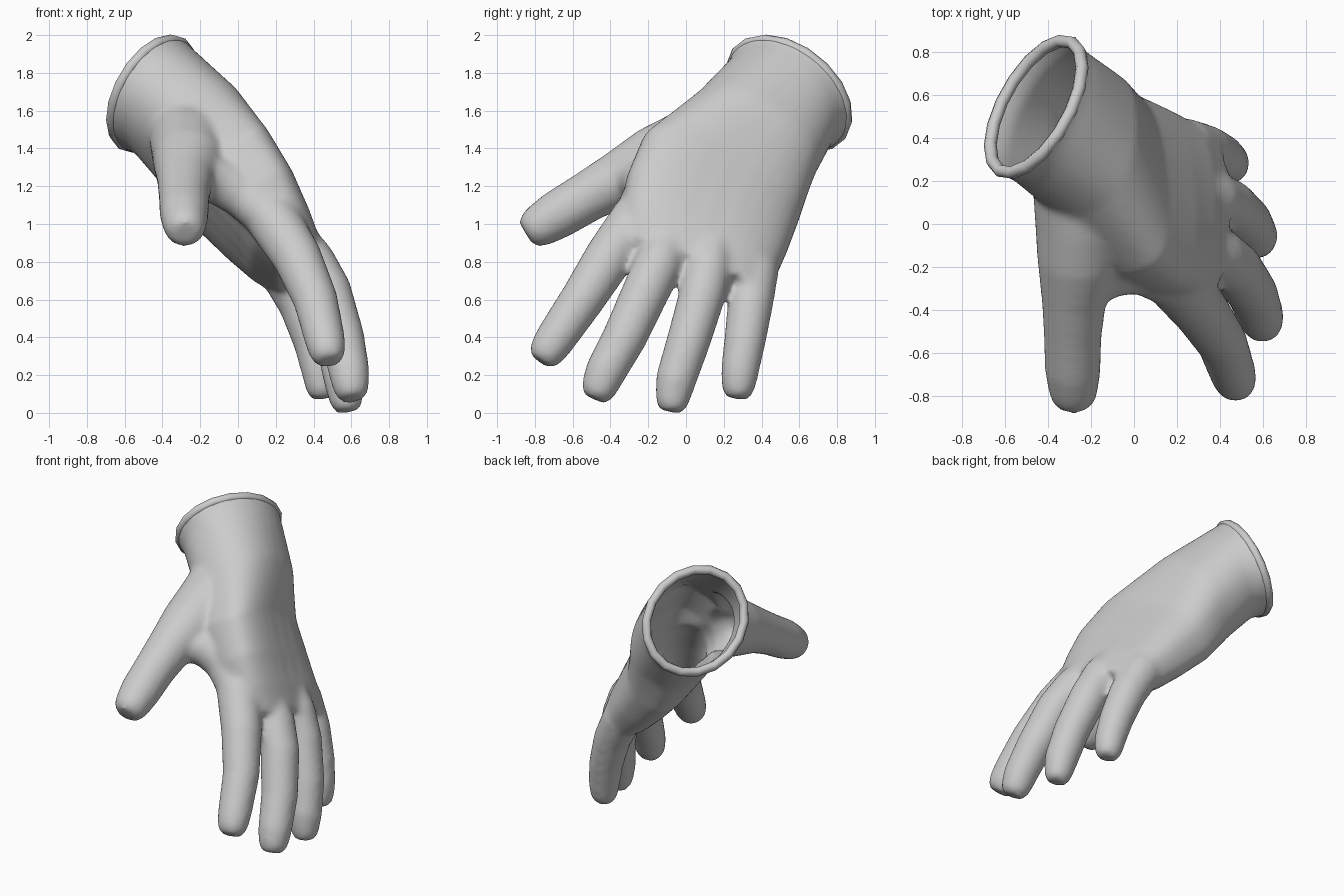
import bpy, bmesh, math
from mathutils import Vector as V

if "Cube" in bpy.data.objects:
    bpy.data.objects.remove(bpy.data.objects["Cube"])

SEG = 32
bm = bmesh.new()


def soft(x, p):
    return math.copysign(abs(x) ** p, x)


def loft(sections):
    """Closed skin through rounded sections (centre, half axis, half axis, roundness)."""
    rings = []
    for c, a, b, p in sections:
        rings.append([bm.verts.new(c + a * soft(math.cos(t), p) + b * soft(math.sin(t), p))
                      for t in (2 * math.pi * i / SEG for i in range(SEG))])
    for r, s in zip(rings, rings[1:]):
        for i in range(SEG):
            j = (i + 1) % SEG
            bm.faces.new((r[i], r[j], s[j], s[i]))
    bm.faces.new(rings[0][::-1])
    bm.faces.new(rings[-1])


def tube(points):
    """Round tube through (x, y, z, radius) points."""
    p = [V(q[:3]) for q in points]
    out = []
    for i, q in enumerate(points):
        d = (p[min(i + 1, len(p) - 1)] - p[max(i - 1, 0)]).normalized()
        a = d.cross(V((0.3, 1, 0.2))).normalized()
        if abs(d.y) > 0.75:
            a = d.cross(V((1, 0, 0))).normalized()
        out.append((p[i], a * q[3], d.cross(a) * q[3], 1))
    loft(out)


def finger(points, tip):
    """Finger: tube with a blunt, tapered end just past the last point."""
    end, prev = V(points[-1][:3]), V(points[-2][:3])
    d = (end - prev).normalized()
    r = points[-1][3]
    tube(points + [(*(end + d * tip * 0.6), r * 0.88), (*(end + d * tip), r * 0.62)])


# palm and wrist: sections from cuff to knuckles
rim_c, rim_a, rim_b = V((-.455, .545, 1.69)), V((.113, -.135, .31)), V((.205, .305, 0))
k = 1 / math.sqrt(2)
w0, n0 = (rim_b - rim_a) * k, (rim_a + rim_b) * k
axis = rim_b.cross(rim_a).normalized()
loft([
    (rim_c - axis * .06, w0, n0, 1),
    (rim_c, w0 * .97, n0 * .97, 1),
    (rim_c + axis * .04, w0 * .94, n0 * .94, 1),
    (rim_c + axis * .1, w0 * .91, n0 * .91, .95),
    (V((-.205, .36, 1.46)), V((.0, .31, -.22)), V((.22, .11, .155)), .85),
    (V((-.035, .185, 1.24)), V((-.05, .415, -.215)), V((.185, .055, .13)), .72),
    (V((.115, .11, 1.05)), V((-.04, .425, -.2)), V((.17, .045, .11)), .72),
    (V((.225, .07, .895)), V((-.02, .41, -.17)), V((.155, .035, .095)), .75),
    (V((.335, .045, .765)), V((.0, .365, -.14)), V((.12, .01, .06)), .85),
])

# thumb with its fleshy base
finger([(-.27, .28, 1.5, .19), (-.265, .15, 1.46, .205), (-.25, .0, 1.39, .21),
        (-.26, -.18, 1.32, .19), (-.28, -.36, 1.235, .15), (-.285, -.52, 1.145, .135),
        (-.285, -.68, 1.05, .13), (-.282, -.77, .995, .116)], .09)
# web between thumb and index finger
tube([(-.24, -.3, 1.26, .1), (-.1, -.21, 1.23, .13), (.04, -.2, 1.15, .13), (.2, -.28, 1.01, .12)])
# soft fill between thumb base and back of the hand
tube([(-.24, .16, 1.5, .18), (-.1, -.05, 1.34, .18), (.04, -.1, 1.19, .15), (.2, -.2, 1.0, .13)])
# index, middle, ring and little fingers
finger([(.06, -.1, 1.18, .12), (.19, -.26, 1.02, .143), (.315, -.41, .82, .13),
        (.41, -.55, .6, .118), (.455, -.68, .41, .109), (.468, -.72, .35, .103)], .095)
finger([(.24, -.06, 1.0, .11), (.385, -.14, .8, .13), (.475, -.21, .65, .125),
        (.552, -.325, .4, .118), (.588, -.425, .22, .109), (.594, -.445, .17, .103)], .105)
finger([(.24, .16, .95, .11), (.365, .12, .78, .127), (.445, .085, .62, .123),
        (.527, .01, .37, .116), (.562, -.055, .17, .108), (.568, -.065, .11, .098)], .105)
finger([(.13, .37, .91, .12), (.245, .36, .745, .13), (.337, .34, .57, .12),
        (.405, .31, .37, .11), (.437, .285, .22, .101), (.442, .28, .17, .095)], .095)

bmesh.ops.recalc_face_normals(bm, faces=bm.faces)
me = bpy.data.meshes.new("glove_body")
bm.to_mesh(me)
bm.free()
glove = bpy.data.objects.new("glove_body", me)
bpy.context.collection.objects.link(glove)
bpy.context.view_layer.objects.active = glove
glove.select_set(True)

# fuse the parts into one soft skin
m = glove.modifiers.new("fuse", 'REMESH')
m.mode = 'VOXEL'
m.voxel_size = .018
s = glove.modifiers.new("soften", 'SMOOTH')
s.factor, s.iterations = .5, 14
for name in ("fuse", "soften"):
    bpy.ops.object.modifier_apply(modifier=name)

# open the wrist
bm = bmesh.new()
bm.from_mesh(glove.data)
bmesh.ops.bisect_plane(bm, geom=bm.verts[:] + bm.edges[:] + bm.faces[:],
                       plane_co=rim_c, plane_no=-axis, clear_outer=True)
bm.to_mesh(glove.data)
bm.free()
bpy.ops.object.shade_smooth_by_angle(angle=math.radians(50))

# rolled cuff rim
bm = bmesh.new()
N, K, R = 18, 8, .03
rings = []
for i in range(N):
    t = 2 * math.pi * i / N
    radial = rim_a * math.cos(t) + rim_b * math.sin(t)
    u = radial.normalized()
    c = rim_c + radial - u * R
    rings.append([bm.verts.new(c + (u * math.cos(f) + axis * math.sin(f)) * R)
                  for f in (2 * math.pi * j / K for j in range(K))])
for i in range(N):
    r, q = rings[i], rings[(i + 1) % N]
    for j in range(K):
        h = (j + 1) % K
        bm.faces.new((r[j], r[h], q[h], q[j]))
bmesh.ops.recalc_face_normals(bm, faces=bm.faces)
me = bpy.data.meshes.new("cuff_rim")
bm.to_mesh(me)
bm.free()
rim = bpy.data.objects.new("cuff_rim", me)
bpy.context.collection.objects.link(rim)
for p in me.polygons:
    p.use_smooth = True
